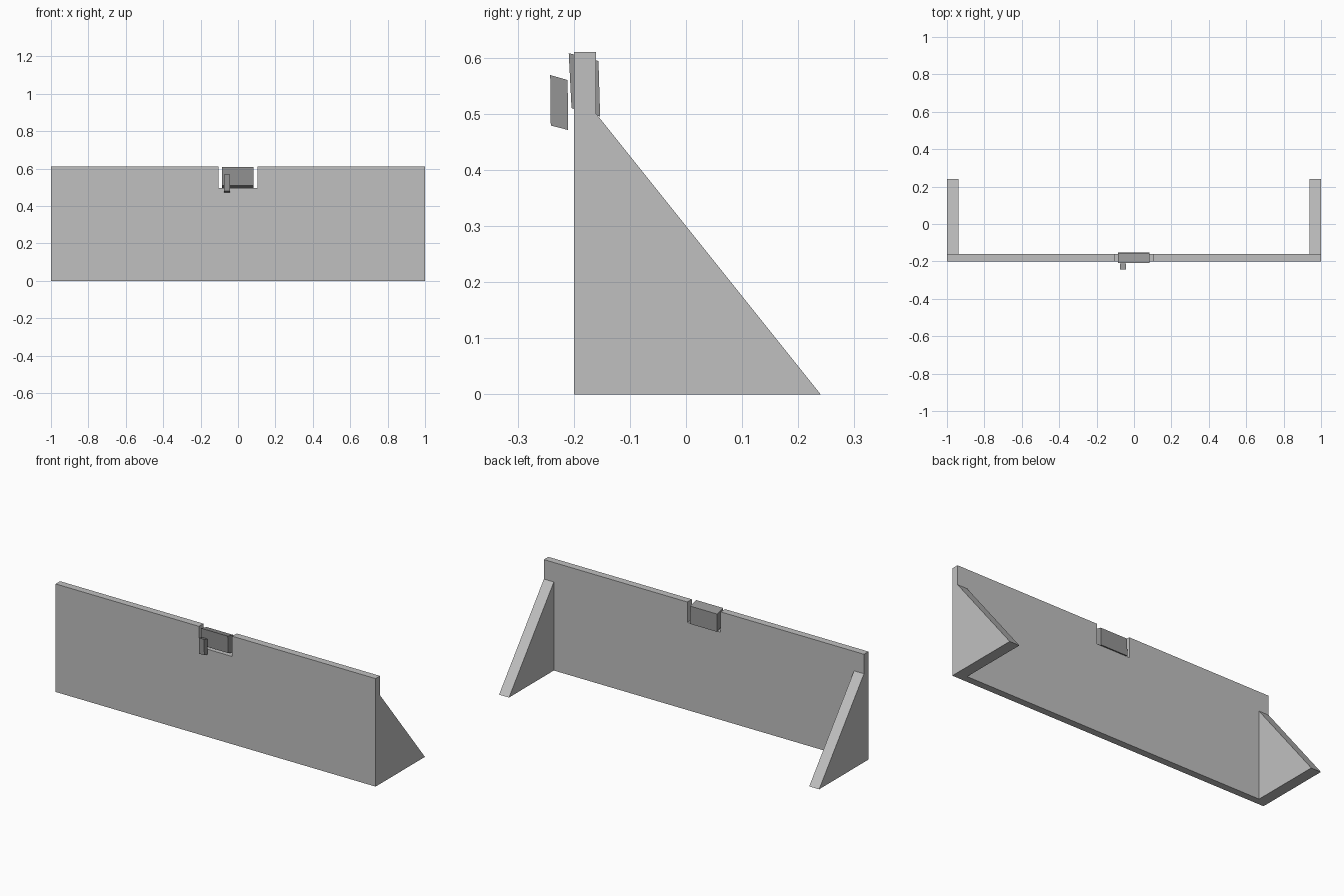
import bpy
import bmesh
from mathutils import Vector

cube = bpy.data.objects.get("Cube")
if cube:
    bpy.data.objects.remove(cube, do_unlink=True)


def material(name, value):
    mat = bpy.data.materials.new(name)
    mat.use_nodes = True
    colour = (value, value, value, 1)
    mat.diffuse_color = colour
    mat.node_tree.nodes["Principled BSDF"].inputs["Base Color"].default_value = colour
    return mat


light_grey = material("light grey", 0.53)
mid_grey = material("mid grey", 0.30)


def extrude(name, profile, direction, mat):
    """Extrude a closed profile of 3D points along a direction."""
    bm = bmesh.new()
    face = bm.faces.new([bm.verts.new(p) for p in profile])
    result = bmesh.ops.extrude_face_region(bm, geom=[face], use_keep_orig=True)
    verts = [v for v in result["geom"] if isinstance(v, bmesh.types.BMVert)]
    bmesh.ops.translate(bm, verts=verts, vec=Vector(direction))
    bmesh.ops.recalc_face_normals(bm, faces=bm.faces)
    mesh = bpy.data.meshes.new(name)
    bm.to_mesh(mesh)
    bm.free()
    mesh.materials.append(mat)
    obj = bpy.data.objects.new(name, mesh)
    bpy.context.collection.objects.link(obj)
    return obj


FRONT, BACK, TOP, NOTCH = -0.2, -0.16, 0.61, 0.495

# Upright panel with a notch in the top edge
half = [(1, 0), (1, TOP), (0.104, TOP), (0.104, NOTCH)]
outline = half + [(-x, z) for x, z in reversed(half)]
extrude("panel", [(x, FRONT, z) for x, z in outline], (0, BACK - FRONT, 0), light_grey)

# Triangular supports behind both ends
for name, x in (("left_support", 0.938), ("right_support", -1)):
    triangle = [(BACK, 0), (0.24, 0), (BACK, 0.5)]
    extrude(name, [(x, y, z) for y, z in triangle], (0.062, 0, 0), light_grey)

# Tilted latch block in the notch
block = [(-0.209, 0.608), (-0.204, 0.51), (-0.153, 0.495), (-0.156, 0.594)]
extrude("latch_block", [(-0.086, y, z) for y, z in block], (0.168, 0, 0), mid_grey)

# Small tab in front of the latch block
tab = [(-0.242, 0.569), (-0.241, 0.479), (-0.21, 0.471), (-0.211, 0.56)]
extrude("latch_tab", [(-0.075, y, z) for y, z in tab], (0.033, 0, 0), mid_grey)
